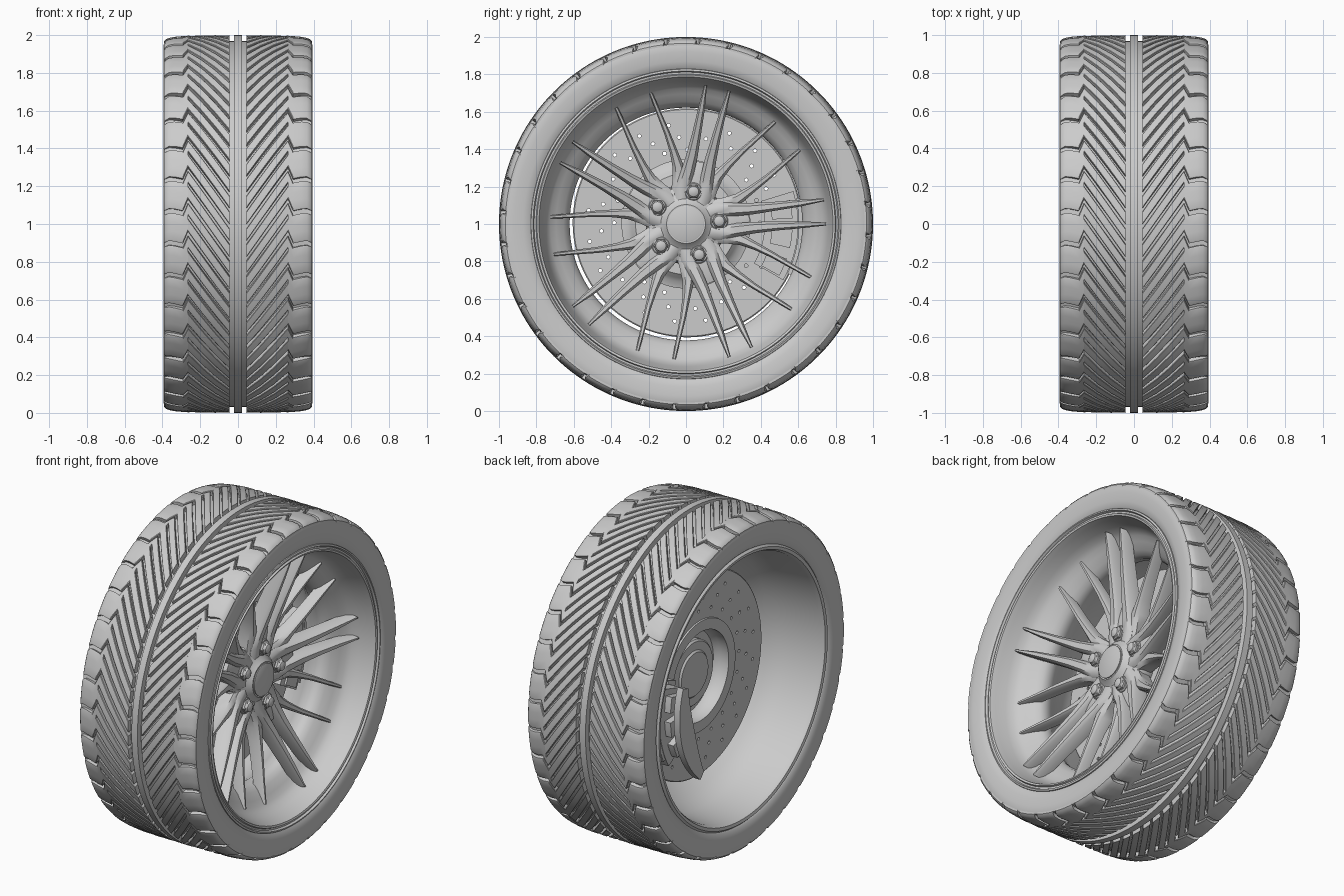
import bpy, bmesh
from math import sin, cos, pi, radians, hypot

if "Cube" in bpy.data.objects:
    bpy.data.objects.remove(bpy.data.objects["Cube"])

TAU = 2 * pi

def finish(name, bm, angle=35):
    bmesh.ops.remove_doubles(bm, verts=bm.verts, dist=1e-5)
    bmesh.ops.recalc_face_normals(bm, faces=bm.faces)
    me = bpy.data.meshes.new(name)
    bm.to_mesh(me)
    bm.free()
    ob = bpy.data.objects.new(name, me)
    bpy.context.collection.objects.link(ob)
    bpy.ops.object.select_all(action='DESELECT')
    ob.select_set(True)
    bpy.context.view_layer.objects.active = ob
    if angle:
        bpy.ops.object.shade_smooth_by_angle(angle=radians(angle))
    return ob

def pt(x, r, a, cy=0.0, cz=1.0):
    return (x, cy + r * cos(a), cz + r * sin(a))

def bridge(bm, rings, closed_path=False, caps=True):
    n = len(rings[0])
    m = len(rings)
    for i in range(m if closed_path else m - 1):
        p, q = rings[i], rings[(i + 1) % m]
        for j in range(n):
            k = (j + 1) % n
            bm.faces.new((p[j], p[k], q[k], q[j]))
    if caps and not closed_path:
        bm.faces.new(rings[0])
        bm.faces.new(rings[-1])

def lathe(name, prof, n=128, cy=0.0, cz=1.0, angle=35):
    """Revolve a closed (x, r) outline about the wheel axis."""
    bm = bmesh.new()
    rings = [[bm.verts.new(pt(x, r, TAU * i / n, cy, cz)) for x, r in prof] for i in range(n)]
    bridge(bm, rings, closed_path=True)
    bmesh.ops.dissolve_degenerate(bm, dist=1e-6, edges=bm.edges)
    return finish(name, bm, angle)

def sector(bm, x0, x1, r0, r1, a0, a1, n=14, taper=0.0):
    """Curved block, optionally narrowing to points at its ends."""
    rings = []
    for i in range(n + 1):
        u = i / n
        a = radians(a0 + (a1 - a0) * u)
        q = r0 + (r1 - r0) * taper * abs(2 * u - 1) ** 2
        rings.append([bm.verts.new(pt(x, r, a)) for x, r in ((x0, q), (x1, q), (x1, r1), (x0, r1))])
    bridge(bm, rings)

# tyre carcass with centre rib
half = [(.02, 1.0), (.022, .968), (.3, .968), (.35, .966), (.378, .963), (.389, .964), (.394, .948),
        (.395, .92), (.391, .87), (.383, .835), (.37, .82)]
lathe("tyre", [(-x, r) for x, r in reversed(half)] + half + [(.3, .79), (-.3, .79)], 160)

# tread blocks: paths in (x, arc length), wrapped on the crown
N = 36
P = TAU / N
PATH = [(.046, 0), (.12, .105), (.19, .204), (.265, .31), (.278, .278), (.292, .245), (.335, .255),
        (.365, .258), (.383, .25), (.392, .245)]
CROWN = [.9995, .9995, .999, .997, .996, .995, .991, .985, .977, .966]

def tread_strip(bm, side, base, i0, i1, lo, hi):
    top = []
    for i in range(i0, i1 + 1):
        x, s = PATH[i]
        col = []
        for u in (0, .06, .35, .65, .94, 1):
            a = base + s + lo + (hi - lo) * u
            r = CROWN[i] - (.003 if u in (0, 1) else 0)
            col.append(bm.verts.new(pt(side * x, r, pi - a)))
        foot = [bm.verts.new(pt(side * x, min(.96, CROWN[i] - .012), pi - (base + s + v))) for v in (hi, lo)]
        top.append(col + foot)
    bridge(bm, top)

bm = bmesh.new()
for side in (-1, 1):
    for k in range(N):
        b = k * P
        tread_strip(bm, side, b, 0, 3, 0, P * .5 - .02)
        tread_strip(bm, side, b, 0, 3, P * .5, P - .024)
        tread_strip(bm, side, b, 3, 9, 0, P - .024)
finish("tread_blocks", bm, 30)

# rim: stepped lip, deep dish with flange, and open barrel
lathe("rim", [(.365, .832), (.384, .828), (.388, .818), (.376, .812), (.376, .802), (.386, .797), (.382, .786),
              (.35, .776), (.29, .762), (.25, .745), (.225, .725), (.205, .695), (.175, .655), (.15, .632),
              (.12, .622), (.08, .628), (.03, .662), (-.05, .725), (-.15, .765), (-.36, .785), (-.384, .797),
              (-.388, .815), (-.37, .832), (-.33, .81), (-.13, .79), (0, .74), (.1, .69), (.2, .76), (.3, .8)],
      144, angle=40)

# spokes: five arms, each splitting into two long and two short blades
def blade(bm, arm, side, stations):
    ca, sa = cos(arm), sin(arm)
    rings = []
    for i, (r, t, xf, w, d) in enumerate(stations):
        p0, p1 = stations[max(i - 1, 0)], stations[min(i + 1, len(stations) - 1)]
        dr, dt = p1[0] - p0[0], p1[1] - p0[1]
        l = hypot(dr, dt)
        nr, nt = -dt / l, dr / l
        ring = []
        for o, x in ((-.9, xf - d), (-1, xf - .2 * d), (-.5, xf), (.5, xf), (1, xf - .2 * d), (.9, xf - d)):
            rr, tt = r + nr * o * w, (t + nt * o * w) * side
            ring.append(bm.verts.new((x, rr * ca - tt * sa, 1 + rr * sa + tt * ca)))
        rings.append(ring)
    bridge(bm, rings)

LONG = [(.08, .045, .14, .045, .1), (.18, .062, .15, .04, .1), (.26, .055, .162, .036, .1),
        (.36, .051, .187, .031, .1), (.48, .053, .22, .024, .095), (.62, .058, .26, .018, .085), (.745, .065, .295, .008, .08)]
SHORT = [(.13, .06, .13, .055, .1), (.22, .08, .137, .045, .1), (.29, .11, .145, .03, .09),
         (.36, .15, .158, .021, .08), (.45, .207, .18, .016, .075), (.54, .271, .205, .013, .07), (.64, .341, .235, .009, .07)]
WEB = [(.1, 0, .138, .1, .12), (.2, 0, .138, .12, .11), (.27, 0, .145, .09, .09), (.34, 0, .135, .05, .07)]
ARMS = [radians(77 + 72 * k) for k in range(5)]
bm = bmesh.new()
for arm in ARMS:
    blade(bm, arm, 1, WEB)
    for side in (-1, 1):
        blade(bm, arm, side, LONG)
        blade(bm, arm, side, SHORT)
finish("spokes", bm, 45)

# hub and centre cap
lathe("wheel_hub", [(-.03, 0), (-.03, .19), (.03, .21), (.09, .215), (.118, .2), (.135, .15),
                    (.15, .125), (.172, .104), (.172, 0)], 80)
lathe("centre_cap", [(.165, 0), (.165, .096), (.178, .096), (.18, .092), (.18, 0)], 64)

# lug nuts: collar, hexagon and domed end
bm = bmesh.new()
for arm in ARMS:
    cy, cz = .178 * cos(arm), 1 + .178 * sin(arm)
    for n, prof in ((24, [(.1, .048), (.145, .048), (.15, .043)]), (6, [(.145, .04), (.162, .04), (.168, .034)]),
                    (16, [(.16, .032), (.178, .028), (.185, .014)])):
        bridge(bm, [[bm.verts.new(pt(x, r, TAU * i / n, cy, cz)) for i in range(n)] for x, r in prof])
finish("lug_nuts", bm, 30)

# brake disc with drilled holes
OFF = .006
disc = lathe("brake_disc", [(-.09, .3), (-.09, .606), (-.085, .612), (-.045, .612), (-.04, .606), (-.04, .3)],
             128, OFF, 1 + OFF, 0)
bm = bmesh.new()
for k in range(20):
    for j, r in enumerate((.39, .46, .53)):
        a = TAU * (k + j * .3) / 20
        cy, cz = OFF + r * cos(a), 1 + OFF + r * sin(a)
        bridge(bm, [[bm.verts.new(pt(x, .01, TAU * i / 8, cy, cz)) for i in range(8)] for x in (-.15, .02)])
cutter = finish("hole_cutter", bm, 0)
cutter.hide_render = True
cutter.hide_viewport = True
mod = disc.modifiers.new("holes", 'BOOLEAN')
mod.operation = 'DIFFERENCE'
mod.solver = 'EXACT'
mod.object = cutter

# disc hat and axle carrier
lathe("disc_hat", [(-.1, .27), (-.1, .335), (-.03, .345), (-.02, .31), (.0, .29), (.02, .27), (.02, 0),
                   (-.01, 0), (-.01, .25), (-.04, .27)], 96)
lathe("axle_carrier", [(0, 0), (0, .2), (-.04, .2), (-.05, .19), (-.05, .14), (-.06, .13), (-.06, 0)], 64)

# brake caliper straddling the disc on the +y side
bm = bmesh.new()
sector(bm, -.03, .03, .42, .6, -30, 17)
sector(bm, -.24, -.1, .42, .6, -32, 17)
sector(bm, -.24, .03, .603, .622, -26, 13)
for a in (-24, -8, 8):
    sector(bm, -.28, -.22, .45, .55, a - 5, a + 5, 5)
    sector(bm, .025, .042, .46, .57, a - 5, a + 5, 5)
finish("brake_caliper", bm)

# crescent bracket behind the caliper
bm = bmesh.new()
sector(bm, -.35, -.31, .43, .56, -50, 20, 20, .6)
sector(bm, -.17, -.1, .36, .44, -40, 20, 14)
finish("caliper_bracket", bm)
